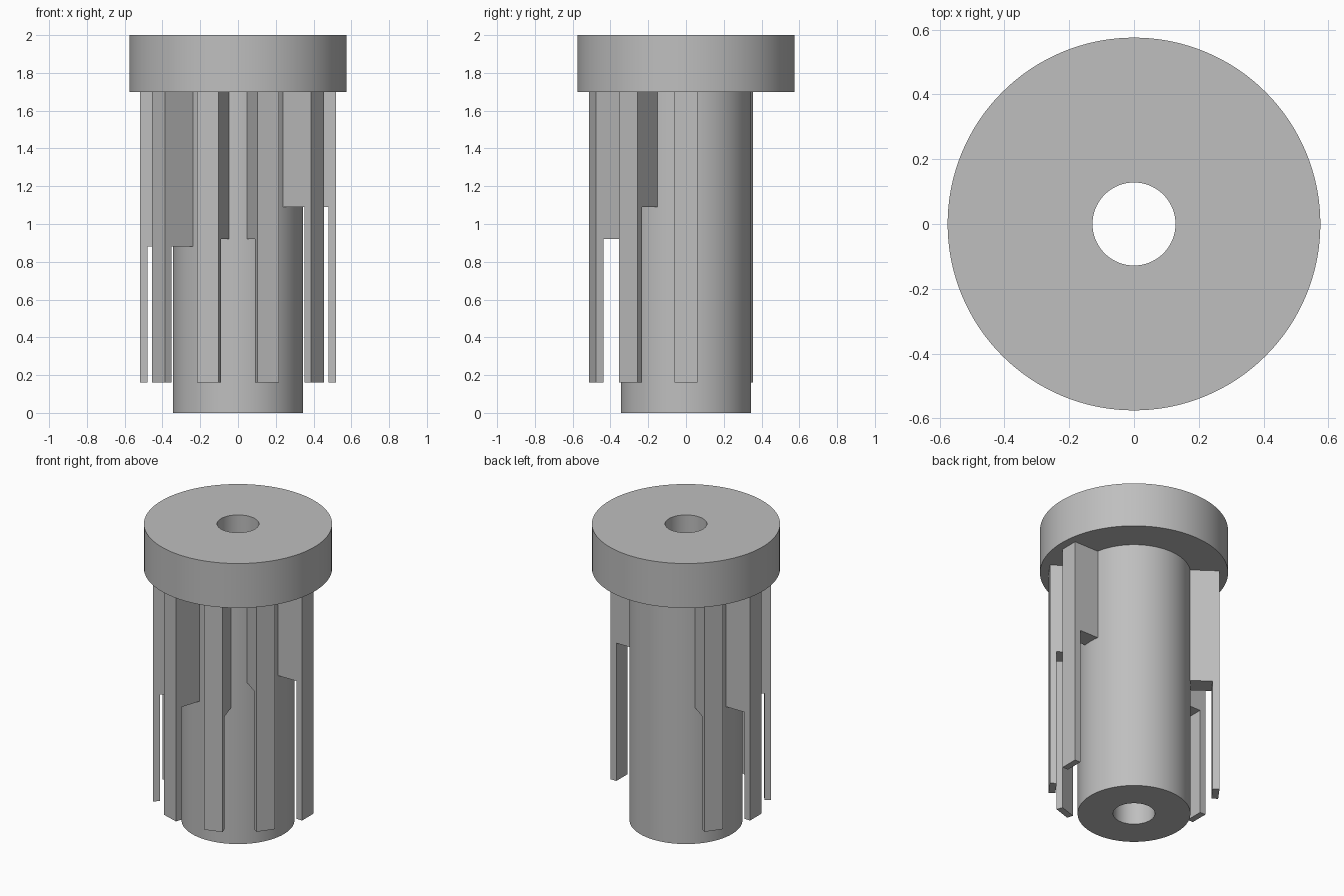
import bpy, bmesh, math
from mathutils import Matrix, Vector

cube = bpy.data.objects.get("Cube")
if cube:
    bpy.data.objects.remove(cube, do_unlink=True)

grey = bpy.data.materials.new("plain grey")
grey.use_nodes = True
colour = (0.52, 0.52, 0.52, 1)
grey.diffuse_color = colour
grey.node_tree.nodes["Principled BSDF"].inputs["Base Color"].default_value = colour

SEGMENTS = 128
BODY_R, HEAD_R, BORE_R = 0.345, 0.575, 0.128
HEAD_Z, TOP_Z = 1.7, 2.0
FIN_R, FIN_W, TIP_T, TIP_Z = 0.52, 0.12, 0.042, 0.16


def finish(name, bm):
    bmesh.ops.recalc_face_normals(bm, faces=bm.faces)
    mesh = bpy.data.meshes.new(name)
    bm.to_mesh(mesh)
    bm.free()
    mesh.materials.append(grey)
    obj = bpy.data.objects.new(name, mesh)
    bpy.context.collection.objects.link(obj)
    return obj


# Bored shaft with a wide head, turned from one closed profile
def turned_shaft():
    bm = bmesh.new()
    profile = [(BORE_R, 0), (BODY_R, 0), (BODY_R, HEAD_Z),
               (HEAD_R, HEAD_Z), (HEAD_R, TOP_Z), (BORE_R, TOP_Z)]
    verts = [bm.verts.new((r, 0, z)) for r, z in profile]
    edges = [bm.edges.new((v, verts[i - 1])) for i, v in enumerate(verts)]
    bmesh.ops.spin(bm, geom=verts + edges, cent=(0, 0, 0), axis=(0, 0, 1),
                   angle=math.tau, steps=SEGMENTS, use_merge=True)
    bmesh.ops.remove_doubles(bm, verts=bm.verts, dist=0.0001)
    shaft = finish("shaft_and_head", bm)
    bpy.ops.object.select_all(action='DESELECT')
    shaft.select_set(True)
    bpy.context.view_layer.objects.active = shaft
    bpy.ops.object.shade_smooth_by_angle(angle=math.radians(30))


# Radial fin: a web below the head with a thin tip hanging from its outer edge
def fin(name, degrees, web_z):
    bm = bmesh.new()
    root, inner = BODY_R - 0.03, FIN_R - TIP_T
    outline = [(root, HEAD_Z), (root, web_z), (inner, web_z),
               (inner, TIP_Z), (FIN_R, TIP_Z), (FIN_R, HEAD_Z)]
    face = bm.faces.new([bm.verts.new((r, -FIN_W / 2, z)) for r, z in outline])
    side = bmesh.ops.extrude_face_region(bm, geom=[face])["geom"]
    bmesh.ops.translate(bm, vec=Vector((0, FIN_W, 0)),
                        verts=[g for g in side if isinstance(g, bmesh.types.BMVert)])
    bm.transform(Matrix.Rotation(math.radians(degrees), 4, 'Z'))
    finish(name, bm)


turned_shaft()

# Fins sit on a ten-step circle; the three back-left steps stay empty
web_heights = [1.09, 1.09, 0.92, 0.92, 0.88, 0.88, 0.92]
for i, web_z in enumerate(web_heights):
    fin(f"fin_{i + 1}", -36 * i, web_z)
